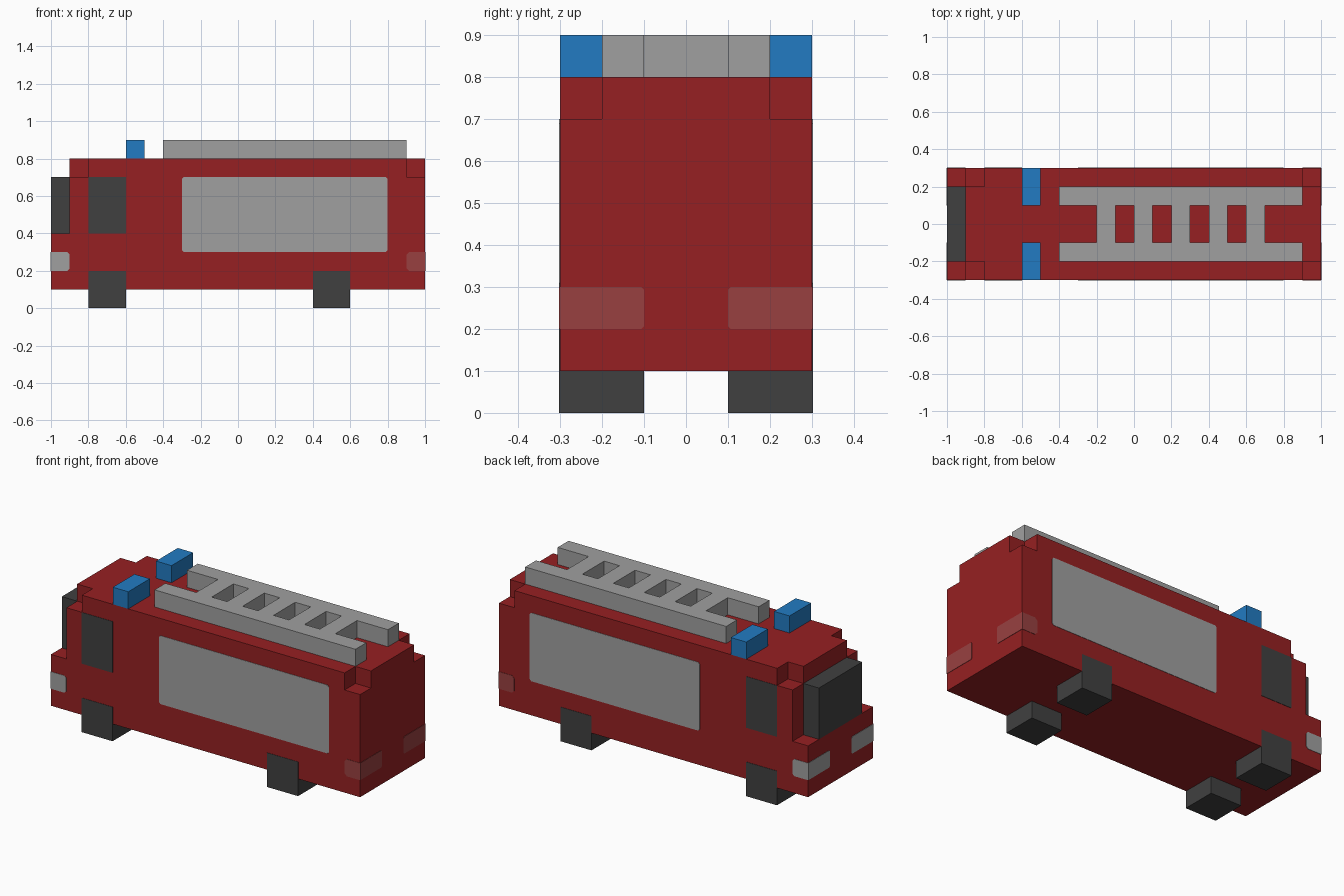
import bpy, bmesh

cube = bpy.data.objects.get("Cube")
if cube:
    bpy.data.objects.remove(cube, do_unlink=True)


def material(name, rgb):
    """Flat material from 0-255 sRGB values."""
    lin = [((c / 255 + 0.055) / 1.055) ** 2.4 for c in rgb]
    m = bpy.data.materials.new(name)
    m.use_nodes = True
    m.diffuse_color = (*lin, 1)
    bsdf = m.node_tree.nodes["Principled BSDF"]
    bsdf.inputs["Base Color"].default_value = (*lin, 1)
    bsdf.inputs["Roughness"].default_value = 0.8
    return m


RED = material("body red", (150, 32, 34))
TAIL = material("tail light red", (152, 64, 64))
GREY = material("metal grey", (160, 160, 160))
DARK = material("dark rubber and glass", (64, 64, 64))
BLUE = material("beacon blue", (34, 123, 194))

PROUD = 0.002   # how far painted plates stand off the body


def finish(name, bm, mat):
    bmesh.ops.remove_doubles(bm, verts=bm.verts, dist=1e-5)
    bmesh.ops.recalc_face_normals(bm, faces=bm.faces)
    mesh = bpy.data.meshes.new(name)
    bm.to_mesh(mesh)
    bm.free()
    mesh.materials.append(mat)
    obj = bpy.data.objects.new(name, mesh)
    bpy.context.collection.objects.link(obj)
    return obj


def blocks(name, xs, ys, zs, solid, mat):
    """Closed stepped shell: cells of the given grid where solid(x, y, z) is true."""
    bm = bmesh.new()
    axes = (xs, ys, zs)
    size = [len(a) - 1 for a in axes]

    def filled(c):
        if any(i < 0 or i >= n for i, n in zip(c, size)):
            return False
        return solid(*[(a[i] + a[i + 1]) / 2 for a, i in zip(axes, c)])

    for c in [(i, j, k) for i in range(size[0]) for j in range(size[1]) for k in range(size[2])]:
        if not filled(c):
            continue
        for d in range(3):
            u, v = (d + 1) % 3, (d + 2) % 3
            for step in (0, 1):
                n = list(c)
                n[d] += 2 * step - 1
                if filled(n):
                    continue
                quad = []
                for du, dv in ((0, 0), (1, 0), (1, 1), (0, 1)):
                    p = [0, 0, 0]
                    p[d] = axes[d][c[d] + step]
                    p[u] = axes[u][c[u] + du]
                    p[v] = axes[v][c[v] + dv]
                    quad.append(bm.verts.new(p))
                bm.faces.new(quad if step else quad[::-1])
    return finish(name, bm, mat)


def box(name, x, y, z, mat):
    return blocks(name, sorted(x), sorted(y), sorted(z), lambda *p: True, mat)


def plate(name, axis, at, side, u, z, cut_start, cut_end, mat):
    """Thin plate on the wall axis = at; the corners at each end may be cut."""
    (u0, u1), (z0, z1) = u, z
    a, b = cut_start, cut_end
    outline = [(u0 + a, z0), (u1 - b, z0), (u1, z0 + b), (u1, z1 - b),
               (u1 - b, z1), (u0 + a, z1), (u0, z1 - a), (u0, z0 + a)]
    bm = bmesh.new()
    verts = [bm.verts.new((at, p, q) if axis == "x" else (p, at, q)) for p, q in outline]
    bmesh.ops.remove_doubles(bm, verts=verts, dist=1e-5)
    face = bm.faces.new(list(bm.verts))
    out = bmesh.ops.extrude_face_region(bm, geom=[face])["geom"]
    move = (side * PROUD, 0, 0) if axis == "x" else (0, side * PROUD, 0)
    bmesh.ops.translate(bm, vec=move, verts=[g for g in out if isinstance(g, bmesh.types.BMVert)])
    return finish(name, bm, mat)


# Body with stepped cab nose and notched roof corners
def body_solid(x, y, z):
    if x < -0.9:
        return z < 0.4
    if (x < -0.8 or x > 0.9) and abs(y) > 0.2:
        return z < 0.7
    return True


blocks("body", (-1, -0.9, -0.8, 0.9, 1), (-0.3, -0.2, 0.2, 0.3),
       (0.1, 0.4, 0.7, 0.8), body_solid, RED)

# Windscreen block on the nose
box("windscreen", (-1, -0.9), (-0.2, 0.2), (0.4, 0.7), DARK)


# Roof ladder: two rails joined by five rungs
def ladder_solid(x, y, z):
    return abs(y) > 0.1 or (-0.2 < x < 0.7 and round((x + 0.15) * 10) % 2 == 0)


blocks("ladder", [-0.4] + [i / 10 for i in range(-2, 8)] + [0.9],
       (-0.2, -0.1, 0.1, 0.2), (0.8, 0.9), ladder_solid, GREY)

# Parts mirrored across the length of the truck
for side, tag in ((-1, "near"), (1, "far")):
    wall = 0.3 * side
    box(f"beacon_{tag}", (-0.6, -0.5), (0.1 * side, wall), (0.8, 0.9), BLUE)
    for x0, place in ((-0.8, "cab"), (0.4, "rear")):
        box(f"{place}_wheel_{tag}", (x0, x0 + 0.2),
            (0.1 * side, wall + PROUD * side), (0, 0.2), DARK)
    plate(f"side_window_{tag}", "y", wall, side, (-0.8, -0.6), (0.4, 0.7), 0, 0, DARK)
    plate(f"side_shutter_{tag}", "y", wall, side, (-0.3, 0.8), (0.3, 0.7), 0.01, 0.01, GREY)

    # Lights wrap around the corners
    plate(f"headlight_side_{tag}", "y", wall, side, (-1, -0.9), (0.2, 0.3), 0, 0.012, GREY)
    plate(f"tail_light_side_{tag}", "y", wall, side, (0.9, 1), (0.2, 0.3), 0.015, 0, TAIL)
    span = sorted((0.1 * side, wall))
    cuts = (0, 0.007) if side < 0 else (0.007, 0)
    plate(f"headlight_{tag}", "x", -1, -1, span, (0.2, 0.3), *cuts, GREY)
    plate(f"tail_light_{tag}", "x", 1, 1, span, (0.2, 0.3), *cuts, TAIL)
